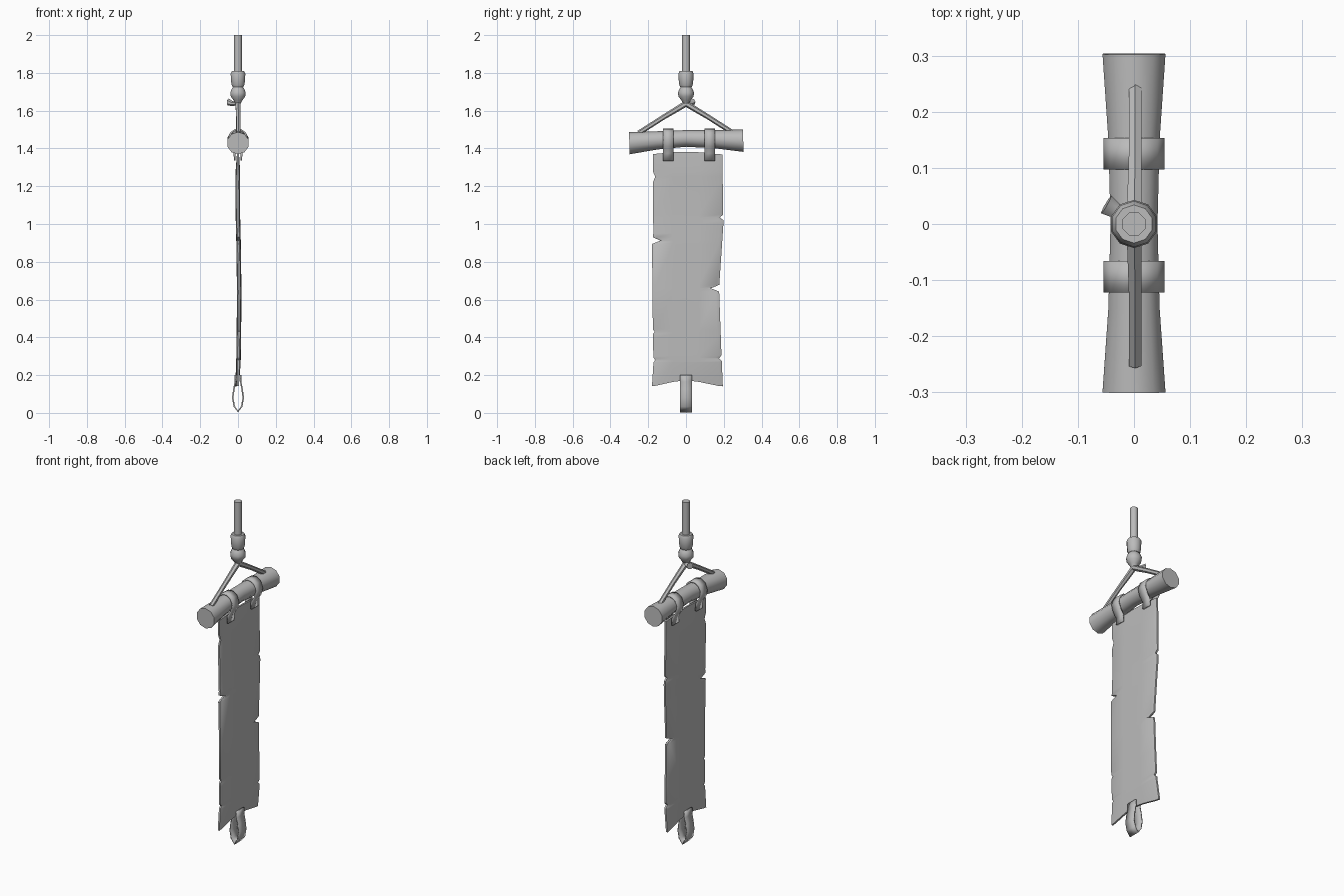
import bpy, bmesh, math
from mathutils import Vector

cube = bpy.data.objects.get("Cube")
if cube:
    bpy.data.objects.remove(cube, do_unlink=True)

grey = bpy.data.materials.new("plain grey")
grey.use_nodes = True
grey.diffuse_color = (0.5, 0.5, 0.5, 1)
grey.node_tree.nodes["Principled BSDF"].inputs["Base Color"].default_value = (0.5, 0.5, 0.5, 1)


def finish(name, bm, thickness=0, angle=40):
    bmesh.ops.recalc_face_normals(bm, faces=bm.faces)
    mesh = bpy.data.meshes.new(name)
    bm.to_mesh(mesh)
    bm.free()
    mesh.materials.append(grey)
    ob = bpy.data.objects.new(name, mesh)
    bpy.context.collection.objects.link(ob)
    if thickness:
        mod = ob.modifiers.new("Thickness", 'SOLIDIFY')
        mod.thickness = thickness
        mod.offset = 0
    bpy.ops.object.select_all(action='DESELECT')
    ob.select_set(True)
    bpy.context.view_layer.objects.active = ob
    bpy.ops.object.shade_smooth_by_angle(angle=math.radians(angle))
    return ob


def tube(name, rings, sides, angle=50):
    """Capped tube through (centre, radius) rings."""
    bm = bmesh.new()
    axis = Vector(rings[-1][0]) - Vector(rings[0][0])
    turn = axis.to_track_quat('Z', 'Y')
    loops = []
    for centre, radius in rings:
        loop = []
        for i in range(sides):
            a = math.tau * (i + 0.5) / sides
            loop.append(bm.verts.new(Vector(centre) + turn @ Vector((math.cos(a), math.sin(a), 0)) * radius))
        loops.append(loop)
    for low, high in zip(loops, loops[1:]):
        for i in range(sides):
            j = (i + 1) % sides
            bm.faces.new((low[i], low[j], high[j], high[i]))
    bm.faces.new(loops[0])
    bm.faces.new(loops[-1])
    return finish(name, bm, angle=angle)


def strap(name, half, y, width, thickness):
    """Band bent along a half path in x and z, mirrored over x = 0."""
    path = half + [(-x, z) for x, z in reversed(half[:-1])]
    bm = bmesh.new()
    pairs = [[bm.verts.new((x, y + s * width / 2, z)) for s in (-1, 1)] for x, z in path]
    for a, b in zip(pairs, pairs[1:]):
        bm.faces.new((a[0], a[1], b[1], b[0]))
    return finish(name, bm, thickness, 60)


def lerp(points, t):
    """Piecewise linear value through sorted (t, value) points."""
    for (t0, v0), (t1, v1) in zip(points, points[1:]):
        if t <= t1:
            return v0 + (v1 - v0) * (t - t0) / (t1 - t0)
    return points[-1][1]


# Wooden rod, thicker at both ends
tube("crossbar", [((0, -0.3, 1.428), 0.059), ((0, -0.15, 1.443), 0.048),
                  ((0, 0, 1.453), 0.044), ((0, 0.15, 1.449), 0.048),
                  ((0, 0.303, 1.441), 0.059)], 10)

# Hanging rope, collar and knot
tube("hanging_rope", [((0, 0, 1.76), 0.022), ((0, 0, 2), 0.022)], 8)
tube("rope_collar", [((0, 0, z), r) for z, r in
                     ((1.725, 0.03), (1.74, 0.037), (1.795, 0.041), (1.81, 0.034))], 10)
tube("rope_knot", [((0, 0, z), r) for z, r in
                   ((1.635, 0.014), (1.655, 0.025), (1.675, 0.04), (1.695, 0.043),
                    (1.715, 0.035), (1.733, 0.022))], 10)
tube("knot_tail", [((0, 0.005, 1.64), 0.012), ((-0.028, 0.02, 1.637), 0.013),
                   ((-0.05, 0.034, 1.646), 0.019)], 7)

# Sloping cords
for side, label in ((-1, "front"), (1, "back")):
    tube(label + "_cord", [((0, -side * 0.008, 1.642), 0.016),
                           ((0.002, side * 0.12, 1.565), 0.013),
                           ((0.002, side * 0.25, 1.482), 0.013)], 6)

# Straps holding the cloth, and the lower loop
hanger = [(0.017, 1.335), (0.019, 1.375), (0.04, 1.41), (0.05, 1.445), (0.038, 1.482), (0.016, 1.498), (0, 1.5)]
strap("front_strap", hanger, -0.094, 0.056, 0.009)
strap("back_strap", hanger, 0.125, 0.056, 0.009)
strap("lower_loop", [(0.014, 0.2), (0.014, 0.165), (0.022, 0.125), (0.028, 0.08), (0.02, 0.035), (0, 0.007)],
      0, 0.066, 0.008)

# Cloth edges, with (height, depth, half height) for each tear
edges = {-1: [(0.165, 0.18), (0.27, 0.172), (0.4, 0.175), (0.9, 0.18), (0.95, 0.173), (1.37, 0.176)],
         1: [(0.165, 0.195), (0.3, 0.188), (0.66, 0.175), (1.0, 0.198), (1.37, 0.192)]}
tears = {-1: [(0.28, 0.01, 0.012), (0.43, 0.01, 0.012), (0.912, 0.043, 0.018), (1.25, 0.012, 0.03)],
         1: [(0.29, 0.014, 0.014), (0.66, 0.043, 0.018), (1.035, 0.018, 0.015)]}


def edge(side, z):
    cut = max(d * max(0, 1 - abs(z - c) / h) for c, d, h in tears[side])
    return side * (lerp(edges[side], z) - cut)


heights = {z for s in edges for z, v in edges[s]}
for s in tears:
    heights |= {c + k * h for c, d, h in tears[s] for k in (-1, 0, 1)}
heights = sorted(heights)
low, high = heights[0], heights[-1]

bm = bmesh.new()
sheets = {1: [], -1: []}
for z in heights:
    left, right = edge(-1, z), edge(1, z)
    bow = lerp([(low, 0.0), (0.3, 0.003), (0.6, 0.007), (0.9, 0.003), (1.1, -0.002), (high, 0)], z)
    for face, rows in sheets.items():
        row = []
        for y, thick in ((left, 0.005), (left + 0.018, 0.011), (-0.07, 0.012), (0, 0.012),
                         (0.07, 0.012), (right - 0.018, 0.011), (right, 0.005)):
            # Thin rims at the hems, a ragged bottom and an arched top
            hem = z in (low, high)
            height = z
            if z == low:
                height += 0.016 * math.cos(y * 16) - 0.008
            elif z == high:
                height += 0.012 * math.cos(y * 9)
            curl = -0.012 * max(0, y / 0.19) * max(0, 1 - (z - low) / 0.1)
            row.append(bm.verts.new((bow + curl + face * (0.005 if hem else thick), y, height)))
        rows.append(row)
for rows in sheets.values():
    for a, b in zip(rows, rows[1:]):
        for i in range(len(a) - 1):
            bm.faces.new((a[i], a[i + 1], b[i + 1], b[i]))

# Close the rim between both sheets
front, back = sheets[1], sheets[-1]
for col in (0, -1):
    for r in range(len(front) - 1):
        bm.faces.new((front[r][col], front[r + 1][col], back[r + 1][col], back[r][col]))
for r in (0, -1):
    for i in range(len(front[0]) - 1):
        bm.faces.new((front[r][i], front[r][i + 1], back[r][i + 1], back[r][i]))
finish("cloth_banner", bm, angle=45)
